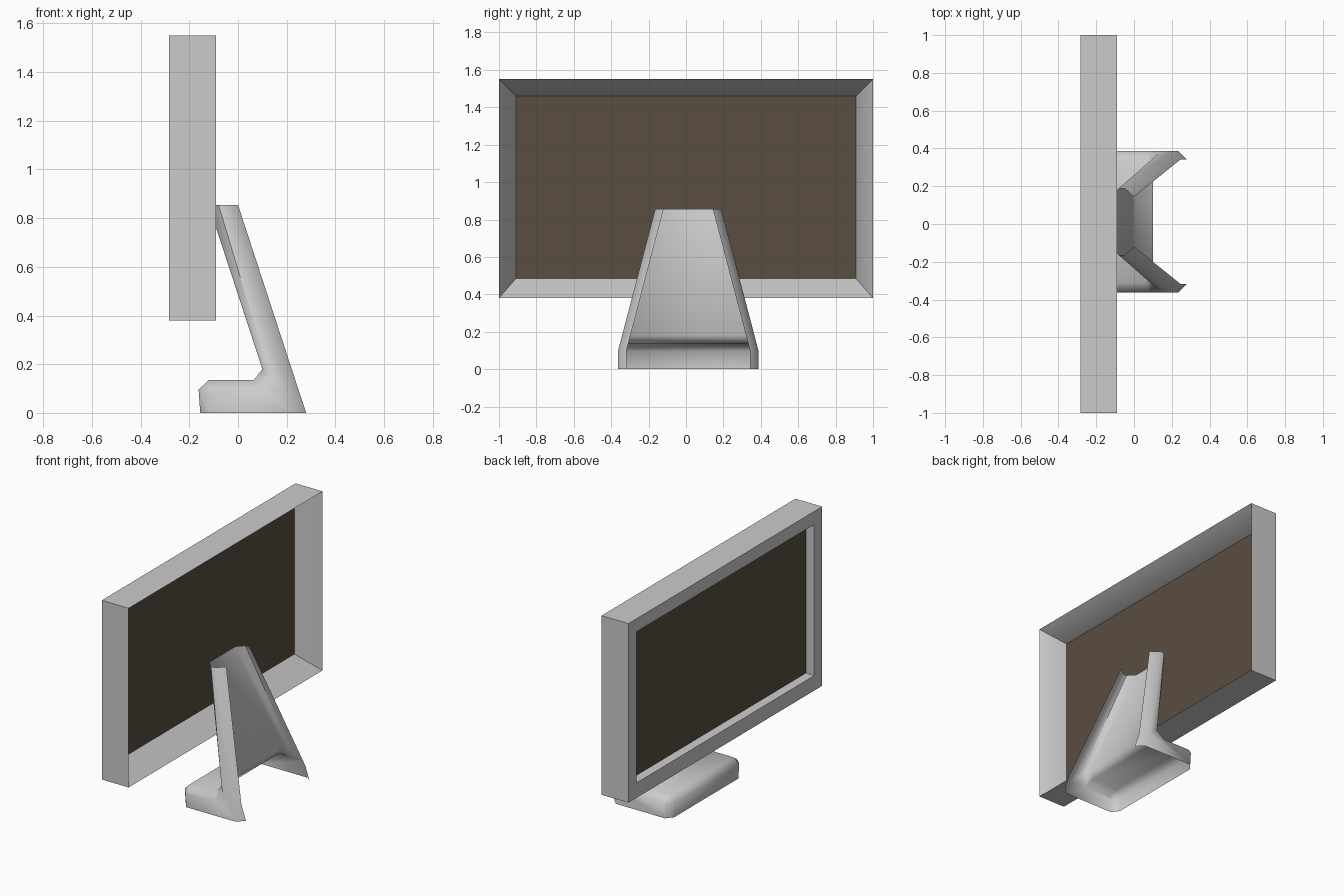
import bpy, bmesh

if "Cube" in bpy.data.objects:
    bpy.data.objects.remove(bpy.data.objects["Cube"])

Z0, Z1 = 0.38, 1.55          # vertical extent of the monitor housing
STAND_Y = 0.012              # the stand sits slightly off centre


def finish(name, bm, angle=0.7, color=None):
    bmesh.ops.remove_doubles(bm, verts=bm.verts, dist=1e-4)
    bmesh.ops.recalc_face_normals(bm, faces=bm.faces)
    mesh = bpy.data.meshes.new(name)
    bm.to_mesh(mesh)
    bm.free()
    ob = bpy.data.objects.new(name, mesh)
    bpy.context.collection.objects.link(ob)
    if color:
        mat = bpy.data.materials.new(name + "_material")
        mat.diffuse_color = color
        mat.use_nodes = True
        mat.node_tree.nodes["Principled BSDF"].inputs["Base Color"].default_value = mat.diffuse_color
        mesh.materials.append(mat)
    bpy.ops.object.select_all(action='DESELECT')
    bpy.context.view_layer.objects.active = ob
    ob.select_set(True)
    bpy.ops.object.shade_smooth_by_angle(angle=angle)
    return ob


def rect(bm, x, inset):
    y = 1.0 - inset
    lo, hi = Z0 + inset * 1.15, Z1 - inset
    return [bm.verts.new((x, a, b)) for a, b in
            ((-y, lo), (y, lo), (y, hi), (-y, hi))]


# Housing: deep funnel on the back, shallow step around the screen in front
bm = bmesh.new()
profile = [(-0.09, 0.0), (-0.284, 0.0), (-0.284, 0.085), (-0.23, 0.09)]
rings = [rect(bm, x, i) for x, i in profile]
for k, a in enumerate(rings):
    b = rings[(k + 1) % len(rings)]
    for j in range(4):
        n = (j + 1) % 4
        bm.faces.new((a[j], a[n], b[n], b[j]))
finish("monitor_housing", bm)

# Screen panel, seen from both sides
bm = bmesh.new()
bm.faces.new(rect(bm, -0.23, 0.09))
finish("screen", bm, color=(0.10, 0.075, 0.05, 1))


# Stand: folded sheet with a leaning plate, hollow foot and returned edges
def half_width(z):
    return 0.375 - 0.198 * max(0.0, z - 0.1) / 0.755


plate = [(-0.121, 0.855), (0.10, 0.18), (0.065, 0.135),
         (-0.12, 0.135), (-0.162, 0.095), (-0.155, 0.0)]
side = [(-0.08, 0.855), (0.13, 0.155), (0.085, 0.1),
        (-0.11, 0.1), (-0.125, 0.085), (-0.12, 0.0)]
back = [(-0.05, 0.855), (0.20, 0.1), (0.235, 0.0)]
tips = [(0.0, 0.855), (0.247, 0.1), (0.28, 0.0)]

bm = bmesh.new()


def row(points, s, inset):
    return [bm.verts.new((x, STAND_Y + s * (half_width(z) - inset), z))
            for x, z in points]


def strip(a, b):
    for k in range(len(a) - 1):
        bm.faces.new((a[k], a[k + 1], b[k + 1], b[k]))


edges = []
for s in (-1, 1):
    p, w = row(plate, s, 0.045), row(side, s, 0)
    b, t = row(back, s, 0), row(tips, s, 0.045)
    strip(p, w)                                   # chamfered corner
    bm.faces.new((w[0], w[1], b[1], b[0]))        # upper side
    bm.faces.new(w[1:] + [b[2], b[1]])            # foot side
    strip(b, t)                                   # returned rear edge
    edges.append(p)
strip(*edges)
finish("stand", bm, angle=1.0)
